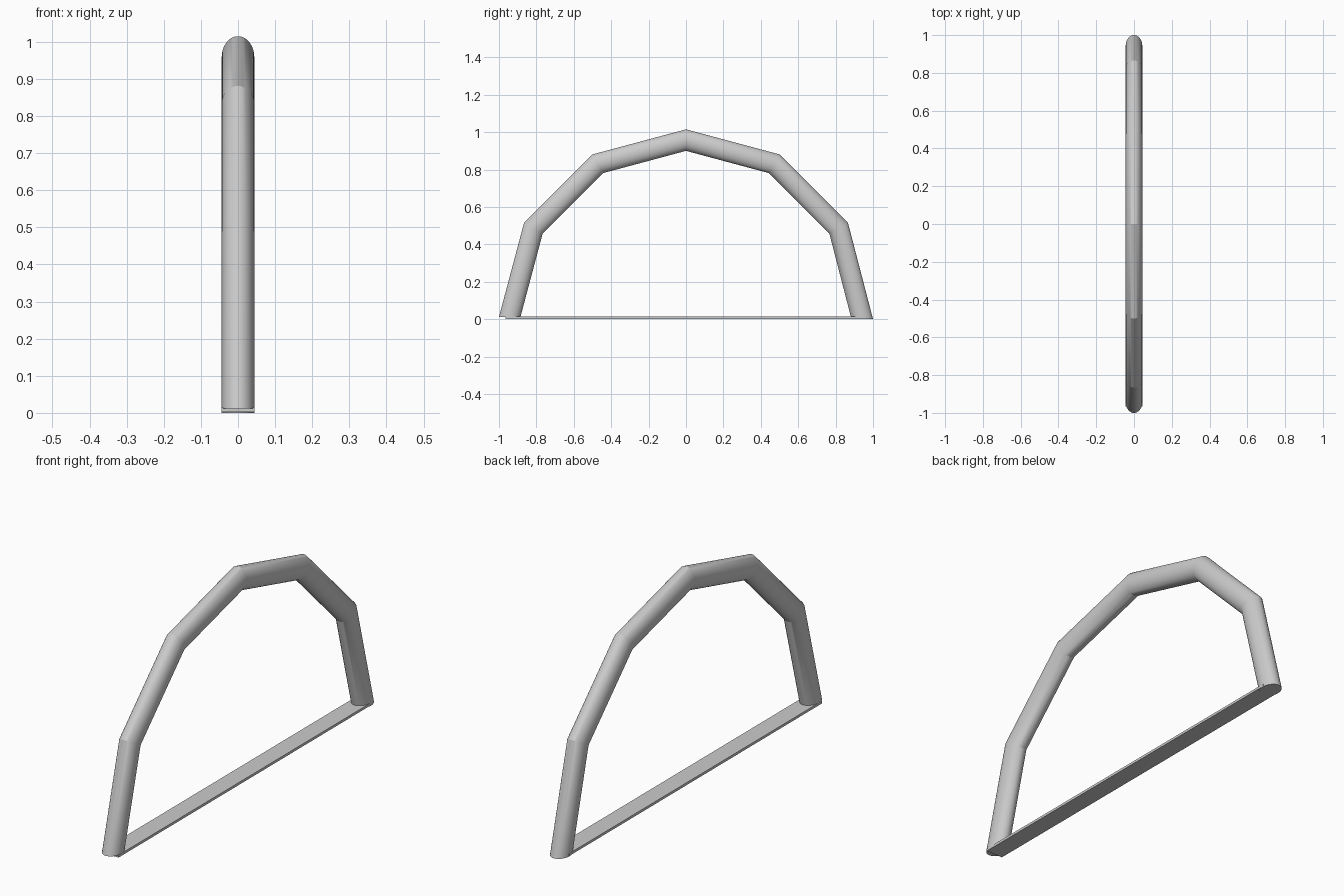
import bpy, bmesh
from math import cos, sin, pi

cube = bpy.data.objects.get("Cube")
if cube:
    bpy.data.objects.remove(cube)

grey = bpy.data.materials.new("light_grey")
grey.use_nodes = True
colour = (0.6, 0.6, 0.6, 1)
grey.diffuse_color = colour
grey.node_tree.nodes["Principled BSDF"].inputs["Base Color"].default_value = colour


def finish(bm, name):
    bmesh.ops.recalc_face_normals(bm, faces=bm.faces)
    mesh = bpy.data.meshes.new(name)
    bm.to_mesh(mesh)
    bm.free()
    mesh.materials.append(grey)
    obj = bpy.data.objects.new(name, mesh)
    bpy.context.collection.objects.link(obj)
    return obj


# Arch tube: an oval section swept over six straight segments
SEGMENTS, SIDES = 6, 40
RADIUS, HALF_DEPTH, HALF_WIDTH, BASE = 0.9425, 0.0575, 0.044, 0.015
bm = bmesh.new()
rings = []
for i in range(SEGMENTS + 1):
    a = pi * i / SEGMENTS
    # the back foot reaches the ground, the front foot stops on the strip
    z0 = {0: 0.0, SEGMENTS: 0.012}.get(i, BASE)
    ring = []
    for j in range(SIDES):
        t = 2 * pi * j / SIDES
        r = RADIUS + HALF_DEPTH * cos(t)
        ring.append(bm.verts.new((HALF_WIDTH * sin(t), r * cos(a), z0 + r * sin(a))))
    rings.append(ring)
for low, high in zip(rings, rings[1:]):
    for j in range(SIDES):
        k = (j + 1) % SIDES
        bm.faces.new((low[j], low[k], high[k], high[j]))
bm.faces.new(rings[0])
bm.faces.new(rings[-1])
arch = finish(bm, "arch_tube")
bpy.ops.object.select_all(action="DESELECT")
arch.select_set(True)
bpy.context.view_layer.objects.active = arch
bpy.ops.object.shade_smooth_by_angle(angle=0.42)

# Flat strip joining the two feet
bm = bmesh.new()
bmesh.ops.create_cube(bm, size=1)
bmesh.ops.scale(bm, vec=(2 * HALF_WIDTH, 1.91, 0.012), verts=bm.verts)
bmesh.ops.translate(bm, vec=(0, -0.01, 0.008), verts=bm.verts)
finish(bm, "base_strip")
